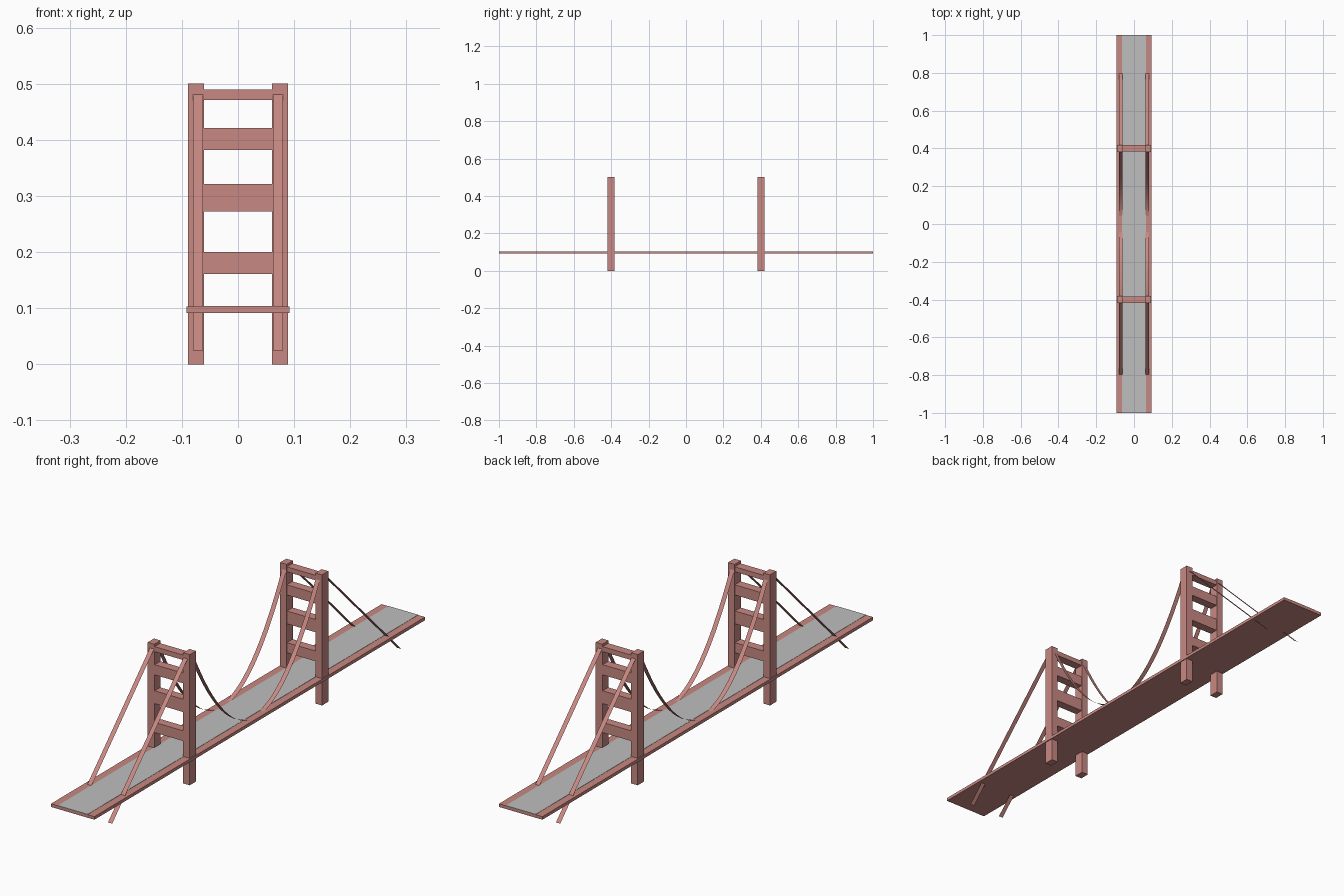
import bpy
import bmesh
from mathutils import Matrix

old = bpy.data.objects.get("Cube")
if old:
    bpy.data.objects.remove(old, do_unlink=True)


def material(name, color):
    mat = bpy.data.materials.new(name)
    mat.use_nodes = True
    mat.diffuse_color = color
    mat.node_tree.nodes["Principled BSDF"].inputs["Base Color"].default_value = color
    return mat


red = material("faded red steel", (0.58, 0.25, 0.225, 1))
grey = material("grey asphalt", (0.52, 0.52, 0.52, 1))


def finish(name, bm, mat):
    mesh = bpy.data.meshes.new(name)
    bm.to_mesh(mesh)
    bm.free()
    mesh.materials.append(mat)
    obj = bpy.data.objects.new(name, mesh)
    bpy.context.collection.objects.link(obj)
    return obj


def box(name, low, high, mat):
    bm = bmesh.new()
    size = [b - a for a, b in zip(low, high)]
    mid = [(a + b) / 2 for a, b in zip(low, high)]
    bmesh.ops.create_cube(bm, size=1, matrix=Matrix.Translation(mid) @ Matrix.Diagonal((*size, 1)))
    return finish(name, bm, mat)


def ribbon(name, path, x, width, mat):
    """Flat strip following a path of (y, z) points."""
    bm = bmesh.new()
    rows = [[bm.verts.new((x + s * width / 2, y, z)) for s in (-1, 1)] for y, z in path]
    for a, b in zip(rows, rows[1:]):
        bm.faces.new((a[0], a[1], b[1], b[0])).smooth = True
    bmesh.ops.recalc_face_normals(bm, faces=bm.faces)
    if sum(f.normal.z for f in bm.faces) < 0:
        bmesh.ops.reverse_faces(bm, faces=bm.faces)
    return finish(name, bm, mat)


# Deck with a thin road surface
box("deck", (-0.092, -1, 0.091), (0.092, 1, 0.103), red)
box("road_surface", (-0.063, -1, 0.102), (0.063, 1, 0.104), grey)

# Two towers: a pair of legs joined by four crossbars
bars = [(0.161, 0.2), (0.272, 0.321), (0.382, 0.421), (0.471, 0.49)]
for end, y in (("front", -0.4), ("back", 0.4)):
    for side, x in (("right", -0.075), ("left", 0.075)):
        box(f"{end}_{side}_tower_leg", (x - 0.014, y - 0.019, 0), (x + 0.014, y + 0.019, 0.5), red)
    for i, (z0, z1) in enumerate(bars):
        box(f"{end}_crossbar_{i + 1}", (-0.062, y - 0.017, z0), (0.062, y + 0.017, z1), red)

# Hanging main cables and straight anchor cables, on both sides
span, dip, top, steps = 0.383, 0.098, 0.481, 32
ys = [span * (2 * i / steps - 1) for i in range(steps + 1)]
sag = [(y, dip + (top - dip) * (y / span) ** 2) for y in ys]
for side, x in (("right", -0.071), ("left", 0.071)):
    ribbon(f"{side}_main_cable", sag, x, 0.018, red)
    for end, s in (("front", -1), ("back", 1)):
        ribbon(f"{end}_{side}_anchor_cable", [(s * 0.418, 0.482), (s * 0.875, 0.025)], x, 0.018, red)
